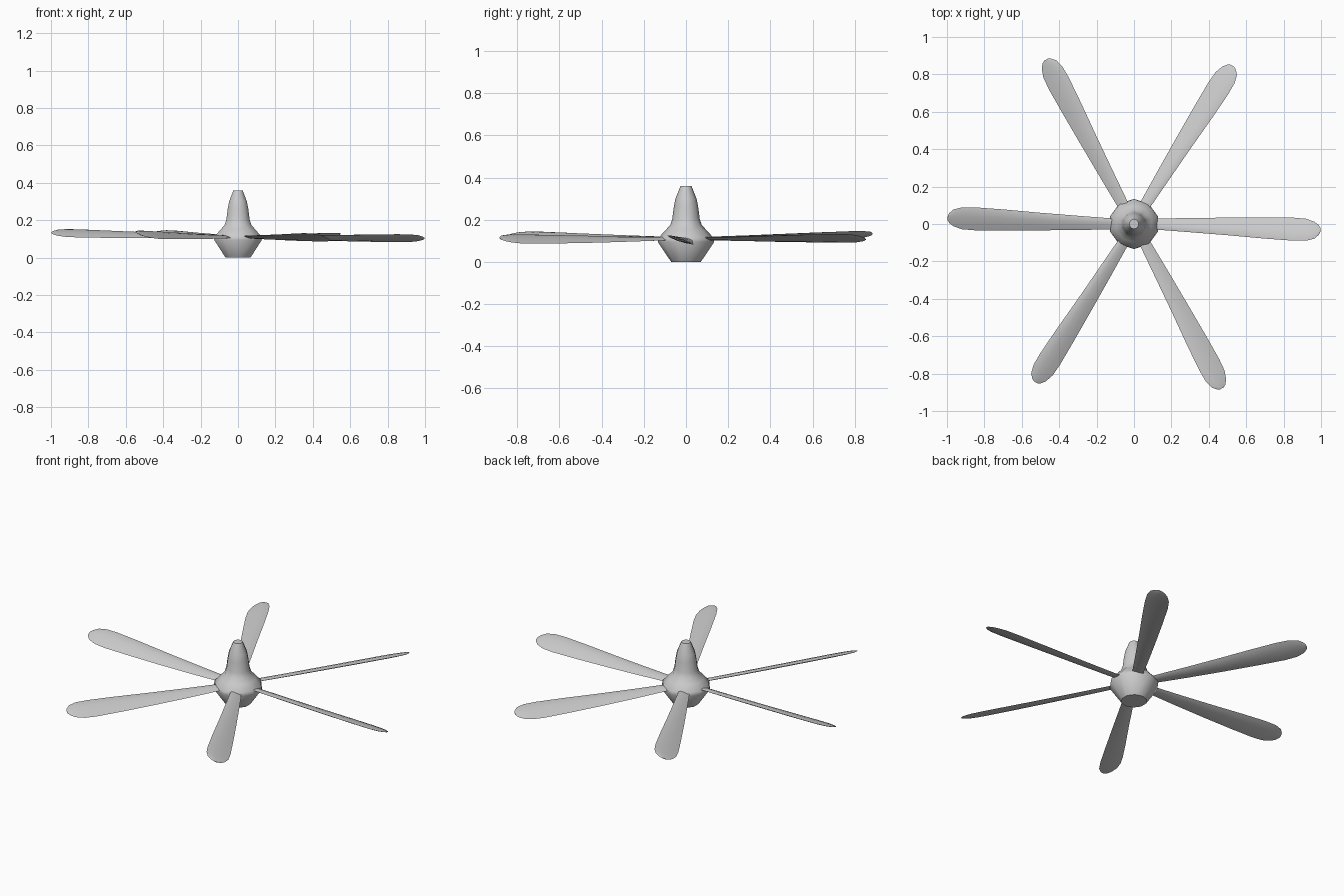
import bpy, bmesh, math
from mathutils import Matrix, Vector

if "Cube" in bpy.data.objects:
    bpy.data.objects.remove(bpy.data.objects["Cube"])


def finish(name, bm, angle):
    bmesh.ops.recalc_face_normals(bm, faces=bm.faces)
    mesh = bpy.data.meshes.new(name)
    bm.to_mesh(mesh)
    bm.free()
    ob = bpy.data.objects.new(name, mesh)
    bpy.context.collection.objects.link(ob)
    bpy.ops.object.select_all(action='DESELECT')
    ob.select_set(True)
    bpy.context.view_layer.objects.active = ob
    bpy.ops.object.shade_smooth_by_angle(angle=math.radians(angle))
    return ob


def loft(bm, rings):
    rows = [[bm.verts.new(p) for p in ring] for ring in rings]
    n = len(rows[0])
    for a, b in zip(rows, rows[1:]):
        for i in range(n):
            j = (i + 1) % n
            bm.faces.new((a[i], a[j], b[j], b[i]))
    bm.faces.new(rows[0])
    bm.faces.new(rows[-1])


# Hub with pointed spinner: ten-sided lathe of (radius, z)
profile = [(.07, 0), (.134, .095), (.13, .115), (.098, .15), (.075, .175),
           (.065, .205), (.058, .26), (.05, .3), (.026, .36)]
SIDES = 10
bm = bmesh.new()
loft(bm, [[(r * math.cos(math.pi / 2 + k * math.tau / SIDES),
            r * math.sin(math.pi / 2 + k * math.tau / SIDES), z)
           for k in range(SIDES)] for r, z in profile])
finish("hub", bm, 50)

# Blade stations: (distance, trailing y, leading y, thickness, pitch slope)
stations = [(.03, .027, -.024, .010, .15), (.12, .029, -.030, .012, .2),
            (.3, .032, -.044, .015, .27), (.5, .034, -.060, .017, .32),
            (.7, .035, -.078, .017, .34), (.85, .034, -.089, .016, .35),
            (.92, .028, -.089, .014, .35), (.965, .012, -.078, .011, .35),
            (.988, -.006, -.058, .007, .35), (.996, -.02, -.042, .004, .35)]
# Lens section: (chord fraction, thickness fraction)
section = [(0, 0), (.15, .35), (.4, .5), (.7, .4), (1, 0), (.7, -.4), (.4, -.5), (.15, -.35)]


def blade_ring(x, y0, y1, t, slope):
    ring = []
    for u, v in section:
        y = y1 + (y0 - y1) * u
        ring.append(Vector((x, y, v * t - slope * (y + .022))))
    return ring


# Six blades around the hub, on a very slightly tilted disc
tilt = (Matrix.Translation((0, 0, .115)) @ Matrix.Rotation(.015, 4, 'Y')
        @ Matrix.Rotation(.003, 4, 'X'))
for i in range(6):
    m = tilt @ Matrix.Rotation(i * math.pi / 3, 4, 'Z')
    bm = bmesh.new()
    loft(bm, [[m @ p for p in blade_ring(*s)] for s in stations])
    finish(f"blade_{i + 1}", bm, 40)
